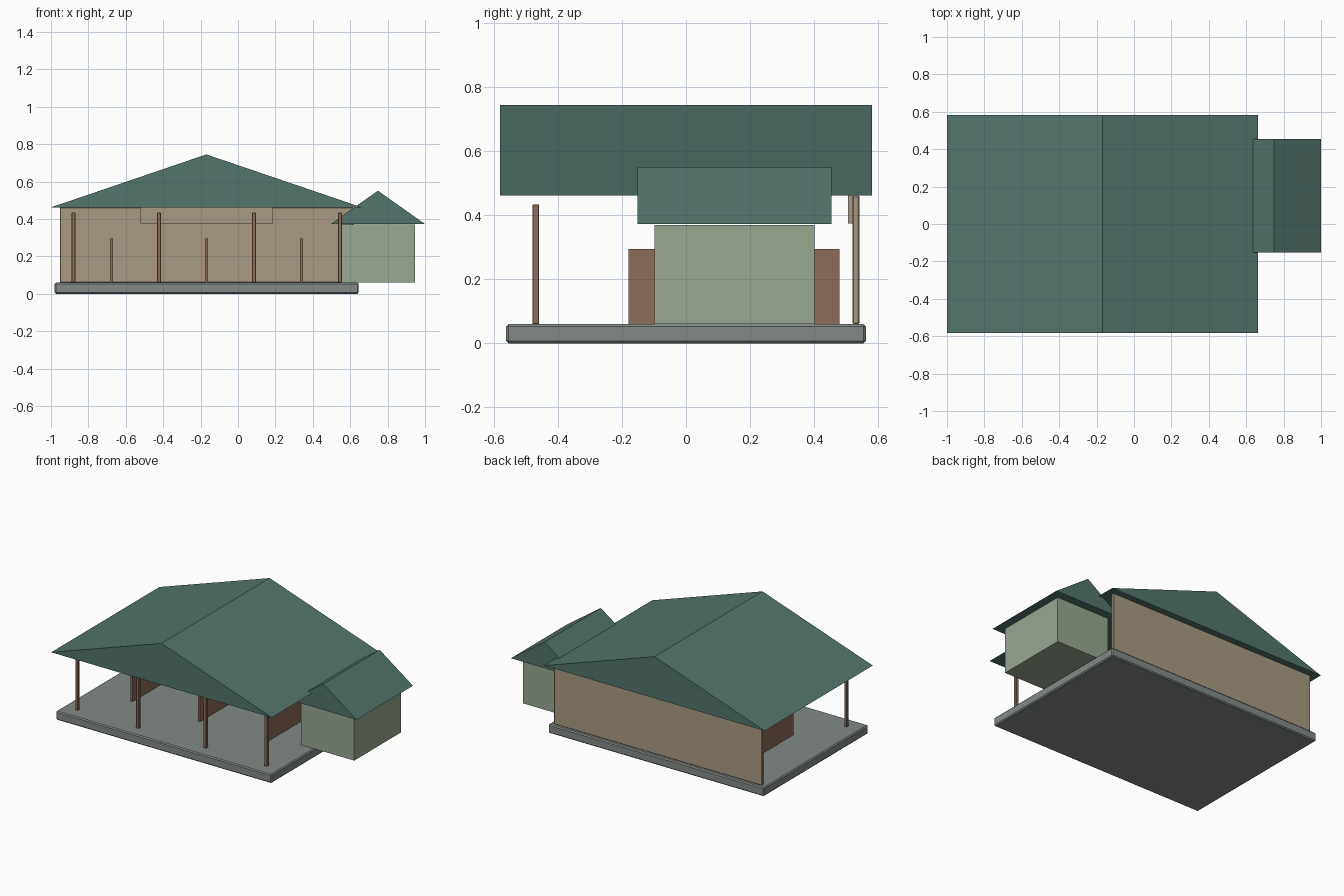
import bpy
import bmesh

cube = bpy.data.objects.get("Cube")
if cube:
    bpy.data.objects.remove(cube, do_unlink=True)


def linear(c):
    c /= 255
    return c / 12.92 if c <= 0.04045 else ((c + 0.055) / 1.055) ** 2.4


def material(name, *rgb):
    m = bpy.data.materials.new(name)
    m.use_nodes = True
    col = (*[linear(c) for c in rgb], 1)
    m.diffuse_color = col
    bsdf = next(n for n in m.node_tree.nodes if n.type == 'BSDF_PRINCIPLED')
    bsdf.inputs["Base Color"].default_value = col
    return m


ROOF = material("green_roof", 84, 116, 108)
WALL = material("tan_wall", 168, 154, 131)
ANNEX = material("sage_wall", 152, 168, 146)
WOOD = material("brown_wood", 139, 108, 88)
STONE = material("grey_slab", 130, 138, 134)


def prism(name, outline, y0, y1, mat, bevel=0):
    """Extrude an xz outline from y0 to y1."""
    bm = bmesh.new()
    face = bm.faces.new([bm.verts.new((x, y0, z)) for x, z in outline])
    ext = bmesh.ops.extrude_face_region(bm, geom=[face])
    verts = [v for v in ext["geom"] if isinstance(v, bmesh.types.BMVert)]
    bmesh.ops.translate(bm, verts=verts, vec=(0, y1 - y0, 0))
    bmesh.ops.recalc_face_normals(bm, faces=bm.faces)
    mesh = bpy.data.meshes.new(name)
    bm.to_mesh(mesh)
    bm.free()
    mesh.materials.append(mat)
    ob = bpy.data.objects.new(name, mesh)
    bpy.context.collection.objects.link(ob)
    if bevel:
        mod = ob.modifiers.new("soft_edges", 'BEVEL')
        mod.width = bevel
        mod.segments = 1
    return ob


def box(name, x, y, z, mat, bevel=0):
    outline = [(x[0], z[0]), (x[1], z[0]), (x[1], z[1]), (x[0], z[1])]
    return prism(name, outline, *y, mat, bevel)


def gable(name, x, y, z, mat):
    ridge = ((x[0] + x[1]) / 2, z[1])
    return prism(name, [(x[0], z[0]), (x[1], z[0]), ridge], *y, mat)


FLOOR = 0.06

# Floor slab and main roof
box("floor_slab", (-0.98, 0.645), (-0.562, 0.562), (0, FLOOR), STONE, 0.007)
gable("main_roof", (-1, 0.662), (-0.582, 0.582), (0.462, 0.745), ROOF)

# Back wall with its shallow panel
box("back_wall", (-0.953, 0.617), (0.52, 0.542), (FLOOR, 0.462), WALL, 0.004)
box("wall_panel", (-0.522, 0.187), (0.506, 0.521), (0.375, 0.462), WALL)

# Posts along the open front
for i, x in enumerate((-0.88, -0.422, 0.086, 0.545)):
    box(f"front_post_{i + 1}", (x - 0.01, x + 0.01), (-0.48, -0.459),
        (FLOOR, 0.434), WOOD, 0.002)

# Low partitions between the bays
for i, x in enumerate((-0.677, -0.168, 0.34)):
    box(f"partition_{i + 1}", (x - 0.008, x + 0.008), (-0.179, 0.48),
        (FLOOR, 0.295), WOOD)

# Side annex with its own roof
box("annex", (0.545, 0.945), (-0.099, 0.402), (FLOOR, 0.37), ANNEX)
gable("annex_roof", (0.496, 1), (-0.152, 0.455), (0.373, 0.551), ROOF)
